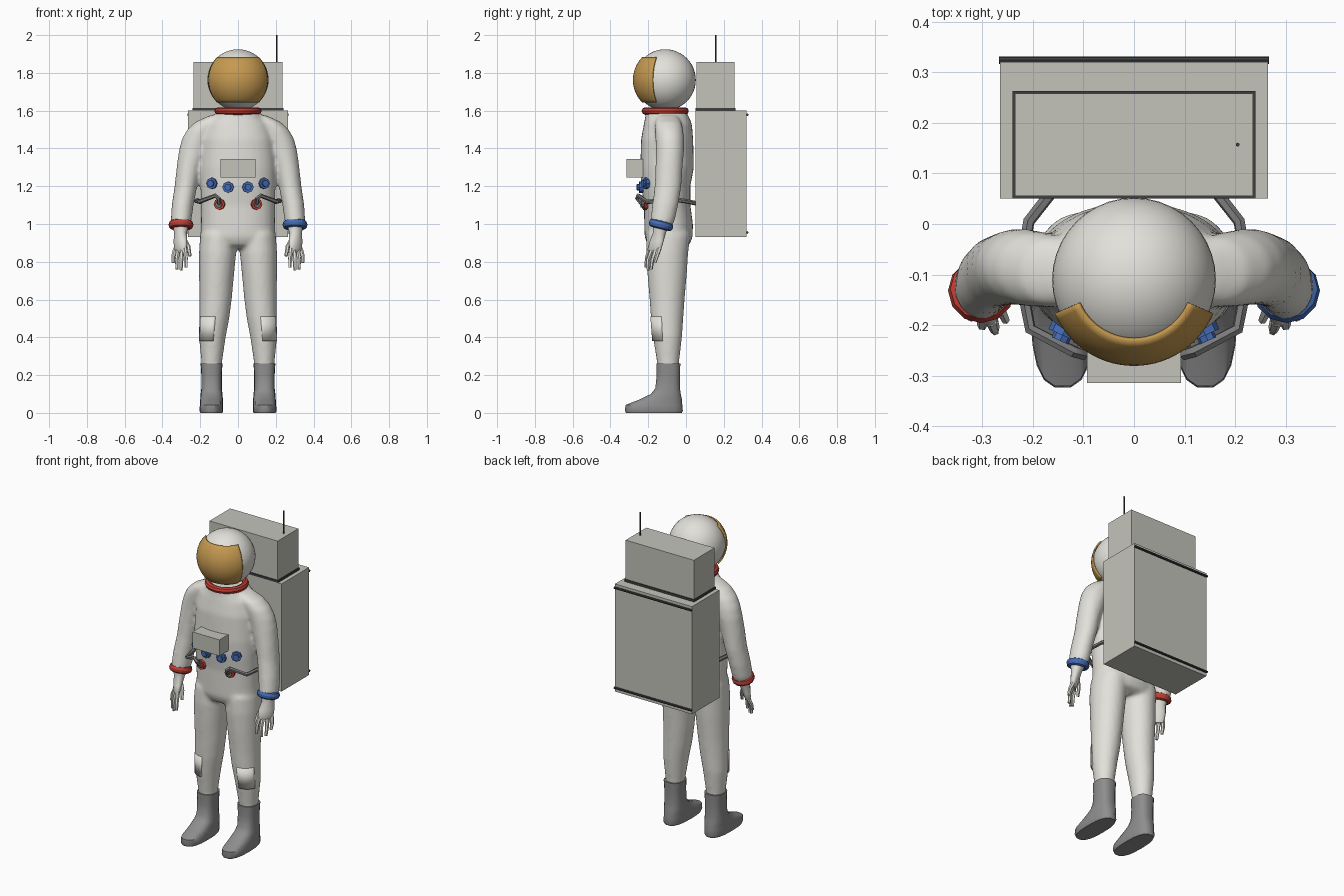
import bpy, bmesh, math
from mathutils import Vector

cube = bpy.data.objects.get("Cube")
if cube:
    bpy.data.objects.remove(cube, do_unlink=True)


def material(name, rgb):
    m = bpy.data.materials.new(name)
    m.use_nodes = True
    m.diffuse_color = (*rgb, 1)
    bsdf = next(n for n in m.node_tree.nodes if n.type == 'BSDF_PRINCIPLED')
    bsdf.inputs["Base Color"].default_value = (*rgb, 1)
    return m


WHITE = material("suit white", (0.76, 0.75, 0.70))
PACK = material("pack grey", (0.55, 0.55, 0.50))
GOLD = material("visor gold", (0.56, 0.32, 0.08))
RED = material("red", (0.52, 0.05, 0.035))
BLUE = material("blue", (0.06, 0.15, 0.47))
BOOT = material("boot grey", (0.27, 0.27, 0.27))
HOSE = material("hose grey", (0.2, 0.2, 0.2))
DARK = material("trim dark", (0.05, 0.05, 0.05))


def activate(ob):
    bpy.ops.object.select_all(action='DESELECT')
    ob.select_set(True)
    bpy.context.view_layer.objects.active = ob


def finish(name, bm, mat, angle=None):
    """Turn a bmesh into an object; angle in degrees gives smooth shading."""
    bmesh.ops.recalc_face_normals(bm, faces=bm.faces)
    me = bpy.data.meshes.new(name)
    bm.to_mesh(me)
    bm.free()
    me.materials.append(mat)
    ob = bpy.data.objects.new(name, me)
    bpy.context.collection.objects.link(ob)
    if angle:
        activate(ob)
        bpy.ops.object.shade_smooth_by_angle(angle=math.radians(angle))
    return ob


def loft(bm, rings, n=24, side=1, power=2, rot=0, arc=None):
    """Skin horizontal superellipses (z, cx, cy, rx, ry); arc makes an open strip."""
    a0, a1 = arc or (0, 360)
    count = n + 1 if arc else n
    c, s = math.cos(math.radians(rot)), math.sin(math.radians(rot))
    rows = []
    for z, cx, cy, rx, ry in rings:
        row = []
        for i in range(count):
            a = math.radians(a0 + (a1 - a0) * i / n)
            u, v = math.cos(a), math.sin(a)
            u = rx * math.copysign(abs(u) ** (2 / power), u)
            v = ry * math.copysign(abs(v) ** (2 / power), v)
            row.append(bm.verts.new((side * (cx + u * c - v * s), cy + u * s + v * c, z)))
        rows.append(row)
    for lo, hi in zip(rows, rows[1:]):
        for i in range(n):
            j = (i + 1) % count
            bm.faces.new((lo[i], lo[j], hi[j], hi[i]))
    if not arc:
        bm.faces.new(rows[0])
        bm.faces.new(rows[-1])


def box(name, lo, hi, mat):
    bm = bmesh.new()
    bmesh.ops.create_cube(bm, size=1)
    for v in bm.verts:
        v.co = [(a + b) / 2 + k * (b - a) for a, b, k in zip(lo, hi, v.co)]
    return finish(name, bm, mat)


def rod(name, p, q, r, mat, n=8):
    p, q = Vector(p), Vector(q)
    bm = bmesh.new()
    bmesh.ops.create_cone(bm, cap_ends=True, segments=n, radius1=r, radius2=r,
                          depth=(q - p).length)
    spin = (q - p).to_track_quat('Z', 'Y')
    for v in bm.verts:
        v.co = spin @ v.co + (p + q) / 2
    return finish(name, bm, mat)


def tube(name, points, r, mat, side=1, taper=1.0):
    cu = bpy.data.curves.new(name, 'CURVE')
    cu.dimensions = '3D'
    cu.bevel_depth, cu.bevel_resolution, cu.use_fill_caps = r, 1, True
    sp = cu.splines.new('POLY')
    sp.points.add(len(points) - 1)
    for i, (x, y, z) in enumerate(points):
        sp.points[i].co = (side * x, y, z, 1)
        sp.points[i].radius = 1 + (taper - 1) * i / (len(points) - 1)
    ob = bpy.data.objects.new(name, cu)
    bpy.context.collection.objects.link(ob)
    cu.materials.append(mat)
    activate(ob)
    bpy.ops.object.convert(target='MESH')
    bpy.ops.object.shade_smooth_by_angle(angle=math.radians(50))


def ring(name, loc, major, minor, mat, rot=(0, 0, 0), n=12):
    bpy.ops.mesh.primitive_torus_add(location=loc, rotation=rot, major_radius=major,
                                     minor_radius=minor, major_segments=n, minor_segments=8)
    ob = bpy.context.object
    ob.name = name
    ob.data.materials.append(mat)
    bpy.ops.object.shade_smooth_by_angle(angle=math.radians(35))
    return ob


# Suit: torso, arms and legs fused into one skin
TORSO = [(1.6, 0, -.11, .105, .105), (1.57, 0, -.1, .13, .115), (1.53, 0, -.096, .165, .127),
         (1.45, 0, -.1, .19, .138), (1.3, 0, -.1, .202, .142), (1.2, 0, -.107, .198, .13),
         (1.1, 0, -.1, .196, .123), (1.0, 0, -.092, .196, .129), (.93, 0, -.092, .198, .127),
         (.89, 0, -.092, .18, .11), (.87, 0, -.092, .14, .07)]
ARM = [(1.575, .12, -.1, .03, .05), (1.54, .155, -.095, .072, .07), (1.5, .19, -.09, .08, .075),
       (1.45, .215, -.086, .082, .076), (1.39, .236, -.085, .077, .075), (1.3, .26, -.09, .065, .072),
       (1.2, .276, -.095, .06, .071), (1.1, .293, -.11, .058, .069), (1.02, .301, -.124, .055, .065),
       (.985, .302, -.13, .048, .055)]
LEG = [(.95, .105, -.092, .095, .117), (.85, .108, -.1, .099, .112), (.75, .113, -.1, .094, .106),
       (.6, .119, -.1, .086, .093), (.5, .126, -.1, .08, .086), (.4, .136, -.098, .071, .077),
       (.27, .139, -.095, .055, .059), (.2, .139, -.095, .05, .055)]
bm = bmesh.new()
loft(bm, TORSO, 32, power=2.2)
for s in (-1, 1):
    loft(bm, ARM, side=s)
    loft(bm, LEG, side=s)
suit = finish("suit_body", bm, WHITE)
activate(suit)
remesh = suit.modifiers.new("fuse", 'REMESH')
remesh.mode, remesh.voxel_size, remesh.use_smooth_shade = 'VOXEL', 0.011, True
relax = suit.modifiers.new("relax", 'SMOOTH')
relax.factor, relax.iterations = 0.5, 7

# Helmet, visor and neck ring
HEAD = Vector((0, -.11, 1.763))
bm = bmesh.new()
bmesh.ops.create_uvsphere(bm, u_segments=40, v_segments=24, radius=.162)
bmesh.ops.translate(bm, verts=bm.verts, vec=HEAD)
finish("helmet", bm, WHITE, 60)
bm = bmesh.new()
visor_rings = [(HEAD.z + .167 * math.sin(math.radians(t)), 0, HEAD.y,
                .167 * math.cos(math.radians(t)), .167 * math.cos(math.radians(t)))
               for t in range(-45, 46, 6)]
loft(bm, visor_rings, 28, arc=(-157, -23))
visor = finish("visor", bm, GOLD, 60)
visor.modifiers.new("thickness", 'SOLIDIFY').thickness = .008
visor.modifiers["thickness"].offset = 0
ring("neck_ring", (0, -.11, 1.598), .105, .02, RED, n=28)

# Life support pack with trim and antenna
box("backpack", (-.265, .05, .93), (.265, .32, 1.6), PACK)
box("upper_pack", (-.235, .055, 1.61), (.235, .258, 1.857), PACK)
box("upper_pack_trim", (-.24, .05, 1.6), (.24, .263, 1.614), DARK)
for label, z in (("lower", .955), ("upper", 1.578)):
    rod(label + "_pack_rail", (-.267, .324, z), (.267, .324, z), .007, DARK)
rod("antenna", (.205, .157, 1.85), (.205, .157, 2.0), .004, DARK, 6)

# Chest control box
box("chest_box", (-.093, -.315, 1.245), (.093, -.225, 1.345), PACK)

FINGERS = [[(.282, -.19, .87), (.276, -.207, .82), (.275, -.212, .77)],
           [(.298, -.178, .865), (.3, -.2, .81), (.302, -.2, .755)],
           [(.316, -.16, .865), (.324, -.178, .81), (.322, -.185, .76)],
           [(.33, -.142, .87), (.343, -.155, .83), (.343, -.165, .795)],
           [(.292, -.15, .93), (.262, -.172, .88), (.254, -.19, .83)]]
BOOT_RINGS = [(0, .141, -.17, .058, .15), (.012, .141, -.17, .063, .155), (.042, .141, -.17, .061, .152),
              (.07, .14, -.135, .06, .115), (.1, .14, -.107, .058, .08), (.13, .14, -.097, .054, .066),
              (.2, .14, -.094, .054, .062), (.262, .14, -.093, .058, .064)]
HAND = [(1.0, .302, -.13, .044, .048), (.955, .305, -.14, .032, .036), (.91, .305, -.155, .025, .046),
        (.87, .306, -.166, .02, .046), (.852, .306, -.168, .012, .036)]

for s, label, cuff in ((-1, "right_", RED), (1, "left_", BLUE)):
    # Hand with five fingers, and wrist cuff
    bm = bmesh.new()
    loft(bm, HAND, 14, s, rot=-42)
    finish(label + "hand", bm, WHITE, 60)
    for i, path in enumerate(FINGERS):
        tube(label + ("thumb" if i == 4 else "finger_%d" % (i + 1)), path, .013, WHITE, s, .65)
    ring(label + "wrist_cuff", (s * .302, -.132, .996), .05, .016, cuff,
         (math.radians(-14), 0, 0)).scale.z = 1.4

    # Boot and knee patch
    bm = bmesh.new()
    loft(bm, BOOT_RINGS, 18, s, power=2.6)
    finish(label + "boot", bm, BOOT, 35)
    bm = bmesh.new()
    loft(bm, [(.38, .137, -.098, .074, .081), (.51, .126, -.1, .081, .089)], 8, s, arc=(-95, -20))
    patch = finish(label + "knee_patch", bm, WHITE, 40)
    patch.modifiers.new("thickness", 'SOLIDIFY').thickness = .012

    # Chest connectors: two blue, one red, each with a raised button
    for part, x, y, z, out, mat in (("inner_valve", .05, -.215, 1.195, .1, BLUE),
                                    ("outer_valve", .128, -.19, 1.215, .45, BLUE),
                                    ("hose_valve", .092, -.195, 1.105, .25, RED)):
        base = Vector((s * x, y, z))
        out = Vector((s * out, -1, 0)).normalized()
        rod(label + part, base, base + out * .033, .03, mat)
        rod(label + part + "_button", base + out * .03, base + out * .045, .018,
            HOSE if mat == RED else BLUE)

    # Hose from the chest round to the pack
    tube(label + "hose", [(.1, -.235, 1.108), (.102, -.258, 1.135), (.12, -.252, 1.15),
                          (.205, -.208, 1.118), (.222, -.12, 1.122), (.214, -.03, 1.125),
                          (.208, .005, 1.12), (.165, .06, 1.108)], .012, HOSE, s)
